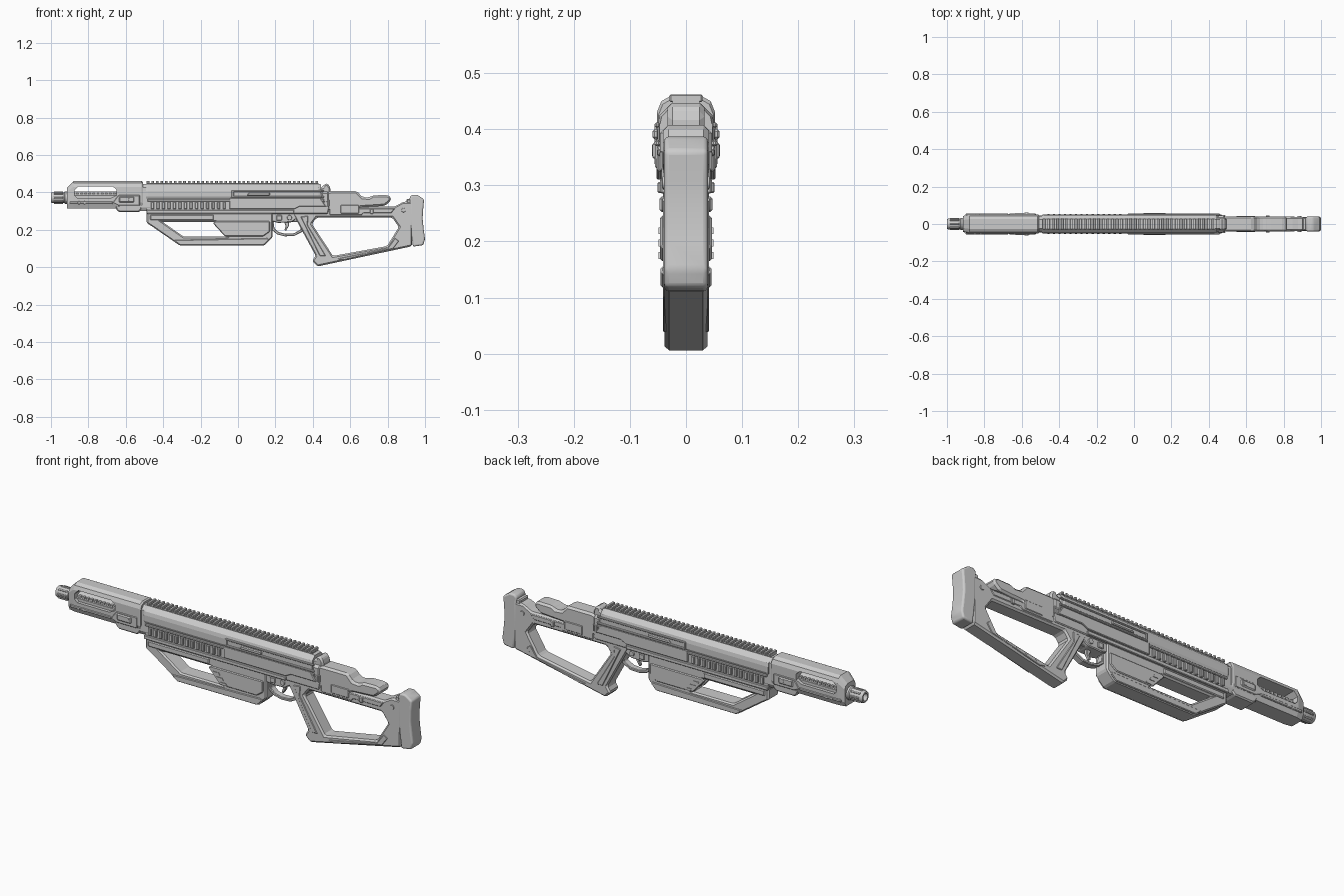
import bpy, bmesh, math
from mathutils import Vector

if "Cube" in bpy.data.objects:
    bpy.data.objects.remove(bpy.data.objects["Cube"])


def finish(name, bm, bevel=0.0, seg=1, mirror=False, n=1, step=0.0):
    bmesh.ops.recalc_face_normals(bm, faces=bm.faces[:])
    me = bpy.data.meshes.new(name)
    bm.to_mesh(me)
    bm.free()
    ob = bpy.data.objects.new(name, me)
    bpy.context.collection.objects.link(ob)
    if bevel:
        m = ob.modifiers.new("bevel", 'BEVEL')
        m.width, m.segments = bevel, seg
        m.limit_method, m.angle_limit = 'ANGLE', math.radians(25)
    if n > 1:
        m = ob.modifiers.new("repeat", 'ARRAY')
        m.count, m.use_relative_offset, m.use_constant_offset = n, False, True
        m.constant_offset_displace = (step, 0, 0)
    if mirror:
        m = ob.modifiers.new("mirror", 'MIRROR')
        m.use_axis = (False, True, False)
    return ob


def prism(name, pts, y0, y1, hole=None, **kw):
    """Side outline in x,z (optionally with a hole) extruded from y0 to y1."""
    bm = bmesh.new()
    loops = [[bm.verts.new((x, y0, z)) for x, z in l] for l in (pts, hole) if l]
    if hole:
        edges = [bm.edges.new((l[i - 1], l[i])) for l in loops for i in range(len(l))]
        bmesh.ops.triangle_fill(bm, edges=edges, use_beauty=True, normal=(0, 1, 0))
    else:
        bm.faces.new(loops[0])
    r = bmesh.ops.extrude_face_region(bm, geom=bm.faces[:])
    vs = [v for v in r["geom"] if isinstance(v, bmesh.types.BMVert)]
    bmesh.ops.translate(bm, verts=vs, vec=(0, y1 - y0, 0))
    return finish(name, bm, **kw)


def box(name, x0, x1, y0, y1, z0, z1, **kw):
    return prism(name, [(x0, z0), (x1, z0), (x1, z1), (x0, z1)], y0, y1, **kw)


def loft(name, half, stations, zc, **kw):
    """Half cross-section (y,z) mirrored and lofted through (x, y scale, z scale)."""
    prof = half + [(-y, z) for y, z in reversed(half)]
    bm = bmesh.new()
    rings = [[bm.verts.new((x, y * sy, zc + (z - zc) * sz)) for y, z in prof]
             for x, sy, sz in stations]
    for a, b in zip(rings, rings[1:]):
        for i in range(len(prof)):
            bm.faces.new((a[i - 1], a[i], b[i], b[i - 1]))
    bm.faces.new(rings[0])
    bm.faces.new(rings[-1])
    return finish(name, bm, **kw)


def lathe(name, stations, axis, centre, sides, **kw):
    """Rings of (distance along axis, radius) about the x or y axis."""
    bm = bmesh.new()
    rings = []
    for d, r in stations:
        ring = []
        for i in range(sides):
            a = 2 * math.pi * (i + .5) / sides
            u, w = r * math.cos(a), r * math.sin(a)
            p = Vector((d, u, w)) if axis == 'x' else Vector((u, d, w))
            ring.append(bm.verts.new(p + Vector(centre)))
        rings.append(ring)
    for a, b in zip(rings, rings[1:]):
        for i in range(sides):
            bm.faces.new((a[i - 1], a[i], b[i], b[i - 1]))
    bm.faces.new(rings[0])
    bm.faces.new(rings[-1])
    return finish(name, bm, **kw)


# Muzzle and inner barrel
lathe("barrel", [(-.96, .018), (-1, .018), (-1, .026), (-.995, .029), (-.93, .029),
                 (-.925, .034), (-.60, .034)], 'x', (0, 0, .372), 16)
for i in range(8):
    a = math.pi * i / 4
    rib = box("muzzle_rib", -.985, -.935, -.005, .005, .026, .033, bevel=.002)
    rib.rotation_euler.x = a
    rib.location.z = .372

# Front shroud with a see-through side window
shroud = loft("barrel_shroud", [(.026, .46), (.044, .45), (.052, .43), (.052, .345), (.04, .315)],
              [(-.915, .82, .76), (-.88, 1, 1), (-.515, 1, 1), (-.508, .94, .96)], .315)
cut = prism("window_cutter", [(-.875, .41), (-.855, .432), (-.67, .432), (-.65, .415),
                              (-.65, .385), (-.68, .37), (-.86, .37), (-.875, .385)], -.1, .1)
cut.hide_render = True
cut.hide_set(True)
m = shroud.modifiers.new("window", 'BOOLEAN')
m.operation, m.object, m.solver = 'DIFFERENCE', cut, 'EXACT'
box("window_core", -.88, -.64, -.036, .036, .34, .388, bevel=.004)
box("window_teeth", -.865, -.852, -.034, .034, .385, .398, n=10, step=.022)
prism("shroud_keel", [(-.66, .33), (-.645, .30), (-.63, .294), (-.53, .294), (-.515, .31), (-.515, .34)],
      -.045, .045, bevel=.006)
prism("shroud_side_panel", [(-.67, .345), (-.64, .33), (-.525, .33), (-.525, .385), (-.64, .385)],
      .048, .055, mirror=True, bevel=.003)
box("shroud_lower_rail", -.90, -.67, .046, .055, .338, .352, mirror=True, bevel=.003)
box("shroud_latch", -.635, -.555, .05, .06, .345, .378, mirror=True, bevel=.005)
lathe("latch_button", [(.055, .012), (.061, .010)], 'y', (-.575, 0, .362), 12, mirror=True)
for x in (-.85, -.82):
    lathe("shroud_screw", [(.05, .009), (.056, .007)], 'y', (x, 0, .345), 10, mirror=True)
loft("shroud_neck", [(.024, .445), (.042, .425), (.045, .32), (.035, .30)],
     [(-.53, 1, 1), (-.47, 1, 1)], .37)

# Receiver, upper and lower
loft("upper_receiver", [(.026, .446), (.047, .425), (.051, .407), (.051, .378), (.044, .362)],
     [(-.492, .95, .97), (-.482, 1, 1), (.43, 1, 1), (.445, .92, .95)], .38)
prism("lower_receiver", [(-.49, .37), (-.49, .285), (.48, .285), (.49, .33), (.47, .39), (.42, .39)],
      -.043, .043, bevel=.004)
box("rail_base", -.488, .43, -.024, .024, .44, .451)
box("rail_tooth", -.488, -.474, -.029, .029, .448, .462, n=38, step=.0244, bevel=.002)

# Ribbed handguard and side plates
box("handguard_top_strip", -.485, .46, .04, .051, .352, .365, mirror=True, bevel=.003)
box("handguard_bottom_strip", -.49, .30, .04, .051, .286, .306, mirror=True, bevel=.003)
box("handguard_rib", -.465, -.449, .04, .053, .31, .35, mirror=True, n=14, step=.0295, bevel=.003)
prism("receiver_plate", [(-.045, .31), (.30, .31), (.33, .325), (.47, .325), (.44, .37), (-.045, .37)],
      .042, .052, mirror=True, bevel=.003)
box("bolt_channel_upper", -.03, .46, .046, .056, .403, .412, mirror=True, bevel=.003)
box("bolt_channel_lower", -.03, .46, .046, .056, .37, .381, mirror=True, bevel=.003)
box("bolt_channel_end", -.035, -.022, .046, .056, .37, .412, mirror=True, bevel=.003)
prism("bolt_handle", [(.045, .382), (.06, .40), (.17, .40), (.17, .382)], .048, .06,
      mirror=True, bevel=.004)
box("rear_rib", .45, .46, .04, .047, .325, .36, mirror=True, n=3, step=.014, bevel=.002)

# Rear cap behind the rail
prism("rear_cap", [(.43, .37), (.43, .42), (.455, .43), (.462, .447), (.48, .447), (.495, .425),
                   (.495, .36)], -.033, .033, bevel=.01)
box("rear_cap_shoulder", .44, .49, -.046, .046, .34, .405, bevel=.012)

# Foregrip frame and magazine
prism("foregrip_frame", [(-.49, .292), (-.49, .238), (-.455, .215), (-.31, .115), (.14, .115),
                         (.185, .16), (.185, .292)], -.041, .041,
      hole=[(-.405, .243), (-.12, .243), (-.06, .163), (-.29, .163)], bevel=.007)
box("foregrip_rail", -.47, -.13, .036, .047, .252, .28, mirror=True, bevel=.004)
prism("magazine_panel", [(-.135, .236), (-.12, .246), (.17, .246), (.17, .19), (.135, .165), (-.07, .165)],
      .036, .046, mirror=True, bevel=.004)
prism("foregrip_foot", [(-.31, .118), (.137, .118), (.165, .145), (.16, .155), (-.345, .145)],
      .036, .045, mirror=True, bevel=.003)
for i in range(3):
    x = -.105 + i * .02
    prism("magazine_notch", [(x, .225 - i * .022), (x + .03, .225 - i * .022),
                             (x + .038, .213 - i * .022), (x + .008, .213 - i * .022)],
          .044, .049, mirror=True)

# Trigger group
prism("trigger_housing", [(.18, .29), (.18, .245), (.215, .237), (.285, .24), (.33, .27), (.33, .29)],
      -.036, .036, bevel=.004)
lathe("trigger_pin", [(.034, .014), (.042, .012)], 'y', (.275, 0, .265), 12, mirror=True)
box("selector", .205, .235, .034, .042, .25, .278, mirror=True, bevel=.003)
prism("trigger_guard", [(.175, .25), (.18, .20), (.21, .175), (.25, .165), (.30, .167), (.345, .19), (.36, .25)],
      -.017, .017, hole=[(.19, .242), (.195, .207), (.217, .188), (.253, .179), (.298, .181),
                         (.333, .20), (.335, .242)], bevel=.003)
prism("trigger", [(.245, .245), (.255, .22), (.248, .197), (.256, .194), (.272, .22), (.272, .245)],
      -.009, .009, bevel=.003)

# Skeleton stock with grip
prism("stock_frame", [(.29, .292), (.415, .062), (.396, .033), (.425, .004), (.93, .112), (.93, .35),
                      (.885, .35), (.84, .325), (.50, .325), (.47, .335), (.33, .31)],
      -.038, .038, hole=[(.395, .232), (.42, .265), (.825, .265), (.86, .215), (.797, .113), (.508, .06)],
      bevel=.008)
prism("grip_panel", [(.335, .27), (.375, .275), (.372, .225), (.47, .06), (.437, .06)],
      .034, .041, mirror=True, bevel=.003)
prism("stock_beam_panel", [(.53, .045), (.80, .10), (.84, .155), (.86, .14), (.83, .10), (.56, .038)],
      .034, .041, mirror=True, bevel=.002)
prism("stock_top_strip", [(.49, .278), (.66, .278), (.67, .29), (.82, .29), (.84, .315), (.49, .315)],
      .034, .041, mirror=True, bevel=.003)
box("stock_clip", .705, .725, .036, .046, .285, .312, mirror=True, bevel=.003)
lathe("stock_bolt", [(.034, .013), (.042, .011)], 'y', (.885, 0, .305), 12, mirror=True)

# Cheek rest and stock tube
prism("cheek_rest", [(.47, .30), (.47, .40), (.50, .407), (.635, .407), (.665, .375), (.70, .372), (.72, .384),
                     (.80, .386), (.818, .375), (.818, .355), (.785, .328), (.66, .32), (.65, .30)],
      -.041, .041, bevel=.013)
box("cheek_rest_cuff", .545, .65, -.044, .044, .285, .335, bevel=.006)

# Shoulder pad
prism("shoulder_pad", [(.918, .375), (.93, .387), (.958, .387), (.995, .362), (.99, .31), (.987, .26),
                       (.993, .20), (1.0, .15), (.99, .118), (.935, .11), (.928, .17), (.92, .25)],
      -.039, .039, bevel=.012, seg=3)
box("pad_plate", .90, .93, -.034, .034, .13, .365, bevel=.005)

# Smooth the rounded parts only
bpy.ops.object.select_all(action='DESELECT')
for ob in bpy.data.objects:
    if ob.name.split(".")[0] in ("barrel", "shoulder_pad", "trigger_pin", "stock_bolt"):
        ob.select_set(True)
        bpy.context.view_layer.objects.active = ob
bpy.ops.object.shade_smooth_by_angle(angle=math.radians(35))
